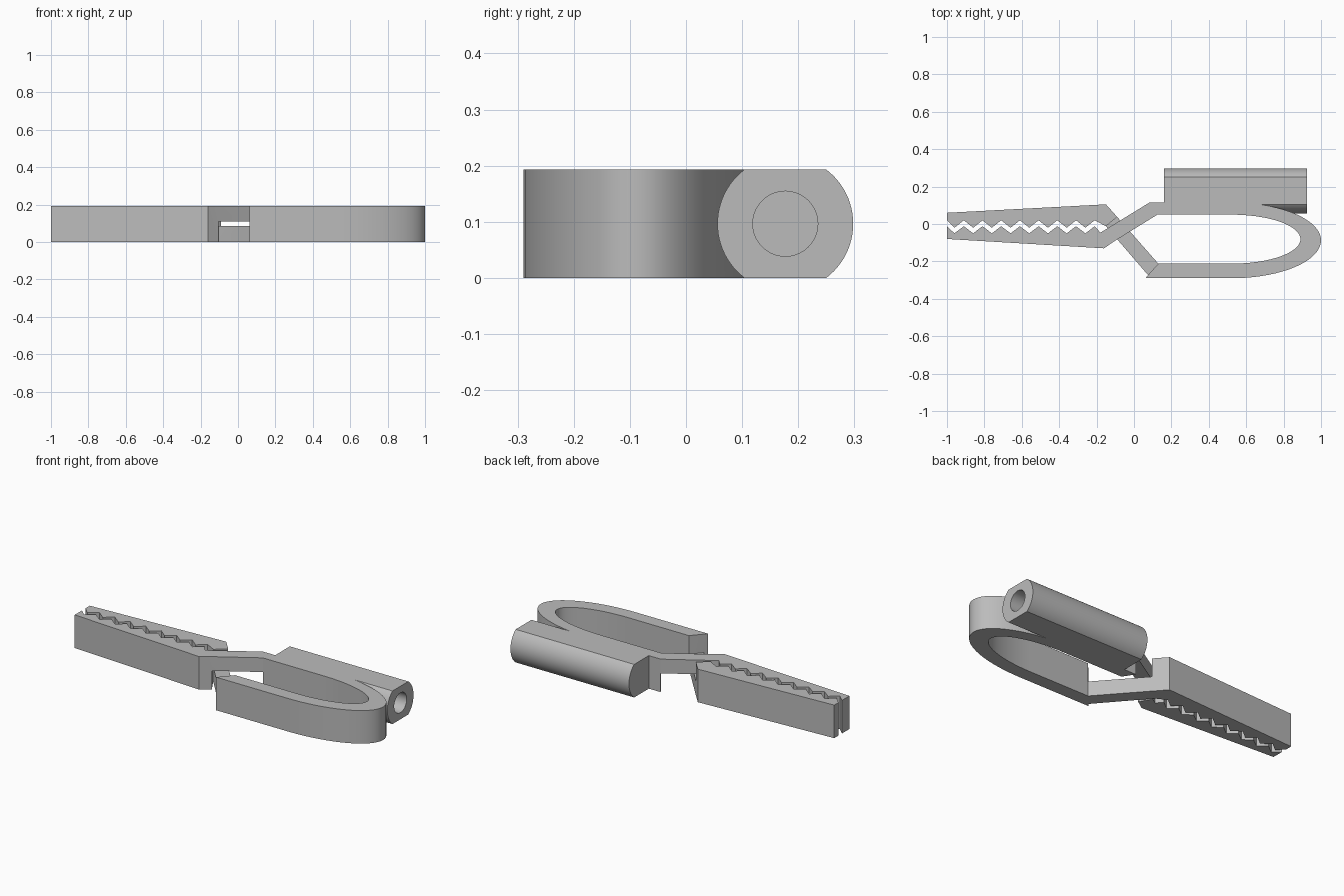
import bpy, bmesh, math

if "Cube" in bpy.data.objects:
    bpy.data.objects.remove(bpy.data.objects["Cube"])

H = 0.193            # full height of the clip
LOW, HIGH = 0.085, 0.11   # half-height arms pass over and under each other

grey = bpy.data.materials.new("light grey")
grey.use_nodes = True
colour = (0.5, 0.5, 0.5, 1)
grey.diffuse_color = colour
grey.node_tree.nodes["Principled BSDF"].inputs["Base Color"].default_value = colour


def extrude(name, start, offset):
    """Solid made by sweeping a closed outline along an offset."""
    bm = bmesh.new()
    face = bm.faces.new([bm.verts.new(p) for p in start])
    swept = bmesh.ops.extrude_face_region(bm, geom=[face])["geom"]
    bmesh.ops.translate(bm, vec=offset,
                        verts=[v for v in swept if isinstance(v, bmesh.types.BMVert)])
    bmesh.ops.recalc_face_normals(bm, faces=bm.faces)
    mesh = bpy.data.meshes.new(name)
    bm.to_mesh(mesh)
    bm.free()
    mesh.materials.append(grey)
    obj = bpy.data.objects.new(name, mesh)
    bpy.context.collection.objects.link(obj)
    return obj


def plate(name, outline, z0=0, z1=H):
    return extrude(name, [(x, y, z0) for x, y in outline], (0, 0, z1 - z0))


def combine(target, other, operation):
    """Apply a boolean and discard the second solid."""
    mod = target.modifiers.new("join", 'BOOLEAN')
    mod.operation, mod.object, mod.solver = operation, other, 'EXACT'
    bpy.context.view_layer.objects.active = target
    bpy.ops.object.modifier_apply(modifier=mod.name)
    bpy.data.objects.remove(other)


def half_ellipse(cx, cy, rx, ry, n=36):
    return [(cx + rx * math.cos(a), cy + ry * math.sin(a))
            for a in (math.pi * (i / n - 0.5) for i in range(n + 1))]


def teeth(tip, root):
    points = []
    for k in range(8):
        x = -0.96 + 0.1 * k
        points += [(x, tip), (x + 0.05, root)]
    return points


# Corners shared by arms, jaws and spring loop
over_jaw = [(-0.145, -0.025), (-0.105, -0.092)]
over_loop = [(0.125, 0.05), (0.083, 0.115)]
under_jaw = [(-0.09, 0.038), (-0.15, -0.012)]
under_loop = [(0.075, -0.273), (0.13, -0.212)]

# Spring loop: open oval band
loop = ([(0.062, -0.29)] + half_ellipse(0.52, -0.0875, 0.48, 0.2025)
        + over_loop[::-1] + half_ellipse(0.52, -0.081, 0.37, 0.131)[::-1]
        + [under_loop[1], under_loop[0]])
clip = plate("spring_clip", loop)

# Jaws with interlocking teeth
back_jaw = plate("back_jaw", [(-1, 0.02)] + teeth(-0.02, 0.02)
                 + [under_jaw[1], under_jaw[0], (-0.15, 0.105), (-1, 0.06)])
front_jaw = plate("front_jaw", [(-1, -0.012)] + teeth(-0.05, -0.012)
                  + [(-0.18, -0.046)] + over_jaw + [(-0.16, -0.13), (-1, -0.08)])

# Crossing arms
over_arm = plate("over_arm", over_jaw + over_loop, HIGH, H)
under_arm = plate("under_arm", under_jaw + under_loop, 0, LOW)

# Handle socket: round bar with flat top and bottom
R, CY, CZ = 0.121, 0.177, H / 2
cut = math.asin(CZ / R)
section = []
for side in (0, math.pi):
    for i in range(25):
        a = side - cut + 2 * cut * i / 24
        section.append((0.16, CY + R * math.cos(a), CZ + R * math.sin(a)))
socket = extrude("socket", section, (0.766, 0, 0))

for part in (socket, over_arm, under_arm, back_jaw, front_jaw):
    combine(clip, part, 'UNION')

# Blind bore in the socket
bore = extrude("bore", [(0.25, CY + 0.058 * math.cos(a), CZ + 0.058 * math.sin(a))
                        for a in (math.tau * i / 40 for i in range(40))], (0.8, 0, 0))
combine(clip, bore, 'DIFFERENCE')

# Merge flush faces and smooth the curved walls
bm = bmesh.new()
bm.from_mesh(clip.data)
bmesh.ops.remove_doubles(bm, verts=bm.verts, dist=0.0001)
bmesh.ops.dissolve_limit(bm, angle_limit=math.radians(0.4), verts=bm.verts, edges=bm.edges)
bm.to_mesh(clip.data)
bm.free()
bpy.ops.object.select_all(action='DESELECT')
clip.select_set(True)
bpy.context.view_layer.objects.active = clip
bpy.ops.object.shade_smooth_by_angle(angle=math.radians(30))
